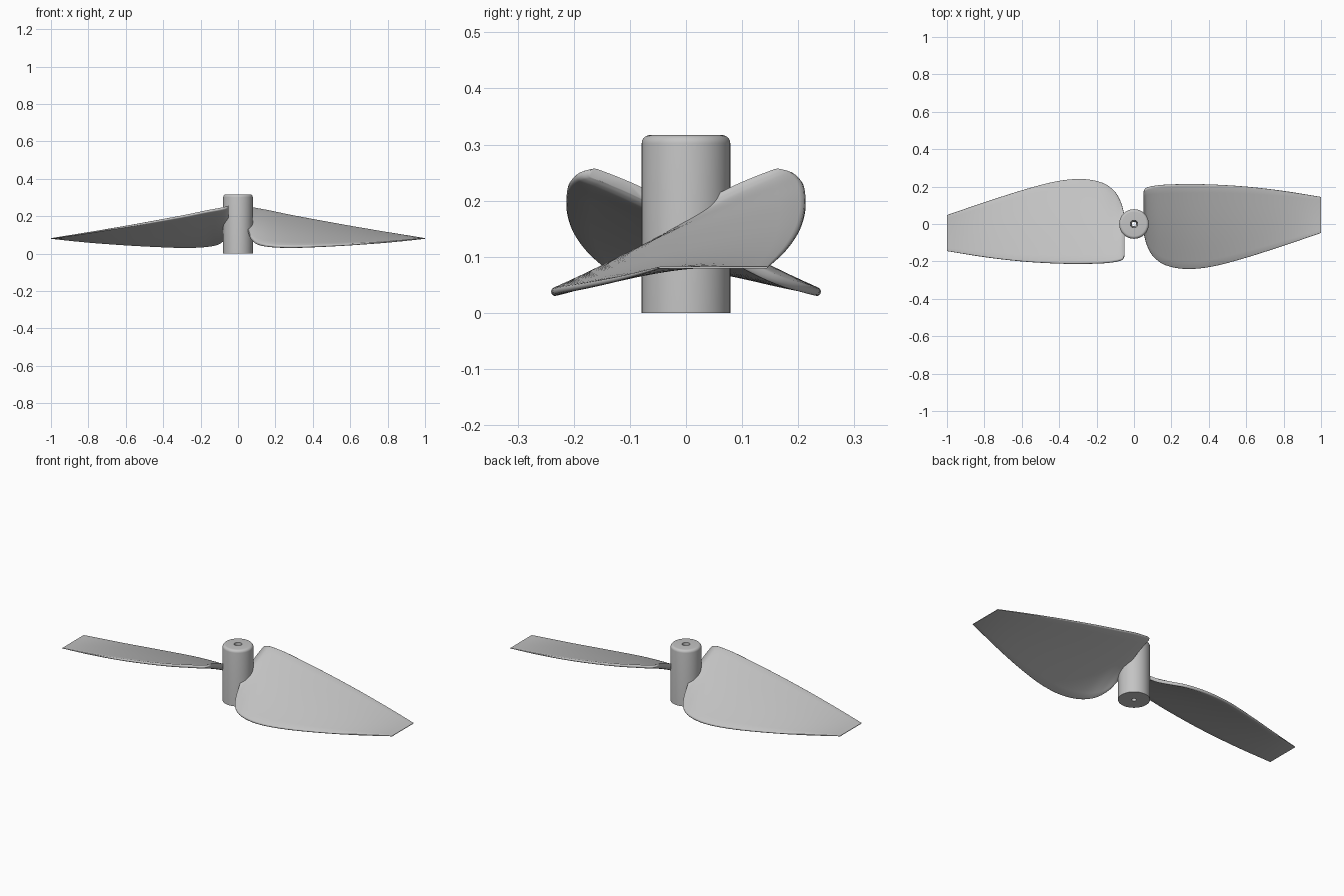
import bpy, bmesh, math
from mathutils import Vector

cube = bpy.data.objects.get("Cube")
if cube:
    bpy.data.objects.remove(cube, do_unlink=True)

grey = bpy.data.materials.new("light grey plastic")
grey.use_nodes = True
colour = (0.55, 0.55, 0.55, 1)
grey.diffuse_color = colour
grey.node_tree.nodes["Principled BSDF"].inputs["Base Color"].default_value = colour


def make_object(name, bm):
    bmesh.ops.recalc_face_normals(bm, faces=bm.faces)
    mesh = bpy.data.meshes.new(name)
    bm.to_mesh(mesh)
    bm.free()
    mesh.materials.append(grey)
    obj = bpy.data.objects.new(name, mesh)
    bpy.context.collection.objects.link(obj)
    bpy.ops.object.select_all(action='DESELECT')
    obj.select_set(True)
    bpy.context.view_layer.objects.active = obj
    bpy.ops.object.shade_smooth_by_angle(angle=math.radians(40))
    return obj


def bridge(bm, a, b):
    for i in range(len(a)):
        j = (i + 1) % len(a)
        bm.faces.new((a[i], a[j], b[j], b[i]))


# Hub: turned cylinder with a rounded top rim and a tapered through bore
RADIUS, HEIGHT, FILLET, SIDES = 0.079, 0.317, 0.015, 64
profile = [(0.012, 0), (RADIUS, 0)]
for i in range(7):
    a = math.radians(90 * i / 6)
    profile.append((RADIUS - FILLET + FILLET * math.cos(a),
                    HEIGHT - FILLET + FILLET * math.sin(a)))
profile.append((0.02, HEIGHT))
bm = bmesh.new()
rings = []
for r, z in profile:
    rings.append([bm.verts.new((r * math.cos(math.tau * k / SIDES),
                                r * math.sin(math.tau * k / SIDES), z))
                  for k in range(SIDES)])
for i in range(len(rings)):
    bridge(bm, rings[i], rings[(i + 1) % len(rings)])
make_object("hub", bm)

# Blade stations: x, low edge y and z, high edge y and z
stations = [Vector(s) for s in (
    (0.05, -0.04, 0.135, 0.172, 0.252),
    (0.058, -0.075, 0.108, 0.186, 0.249),
    (0.072, -0.12, 0.078, 0.195, 0.245),
    (0.105, -0.175, 0.053, 0.203, 0.238),
    (0.17, -0.22, 0.04, 0.210, 0.226),
    (0.28, -0.24, 0.035, 0.213, 0.203),
    (0.42, -0.227, 0.039, 0.211, 0.177),
    (0.6, -0.18, 0.048, 0.2, 0.145),
    (0.8, -0.116, 0.062, 0.177, 0.112),
    (1.0, -0.048, 0.081, 0.145, 0.081))]


def spline(points, steps):
    """Catmull-Rom curve through all the points."""
    padded = [2 * points[0] - points[1]] + points + [2 * points[-1] - points[-2]]
    out = []
    for p0, p1, p2, p3 in zip(padded, padded[1:], padded[2:], padded[3:]):
        for k in range(steps):
            t = k / steps
            out.append(p1 + (p2 - p0) * (t / 2)
                       + (2 * p0 - 5 * p1 + 4 * p2 - p3) * (t * t / 2)
                       + (3 * p1 - p0 - 3 * p2 + p3) * (t ** 3 / 2))
    return out + [points[-1]]


def section(station):
    """Thin cambered section with rounded edges."""
    x, y0, z0, y1, z1 = station
    low, high = Vector((x, y0, z0)), Vector((x, y1, z1))
    chord = high - low
    length = chord.length
    along = chord.normalized()
    normal = Vector((0, -along.z, along.y))
    fade = (1 - x) / 0.95
    half = 0.0015 + 0.0075 * fade ** 0.7
    outline = []
    for side in (1, -1):
        # One face, then the rounded edge at its end
        for k in range(13):
            d = half + (length - 2 * half) * k / 12
            outline.append((d if side > 0 else length - d, side * half))
        for k in range(1, 6):
            a = math.radians(90 - 30 * k)
            end = length - half + half * math.cos(a)
            outline.append((end if side > 0 else length - end, side * half * math.sin(a)))
    return [low + along * d
            + normal * (w + 0.012 * fade * math.sin(math.pi * max(0, min(1, d / length))))
            for d, w in outline]


bm = bmesh.new()
loops = [[bm.verts.new(p) for p in section(s)] for s in spline(stations, 5)]
for a, b in zip(loops, loops[1:]):
    bridge(bm, a, b)
bm.faces.new(loops[0])
bm.faces.new(loops[-1])
left_blade = make_object("left_blade", bm)

# Opposite blade, half a turn around the hub
right_blade = left_blade.copy()
right_blade.name = "right_blade"
right_blade.rotation_euler.z = math.pi
bpy.context.collection.objects.link(right_blade)
